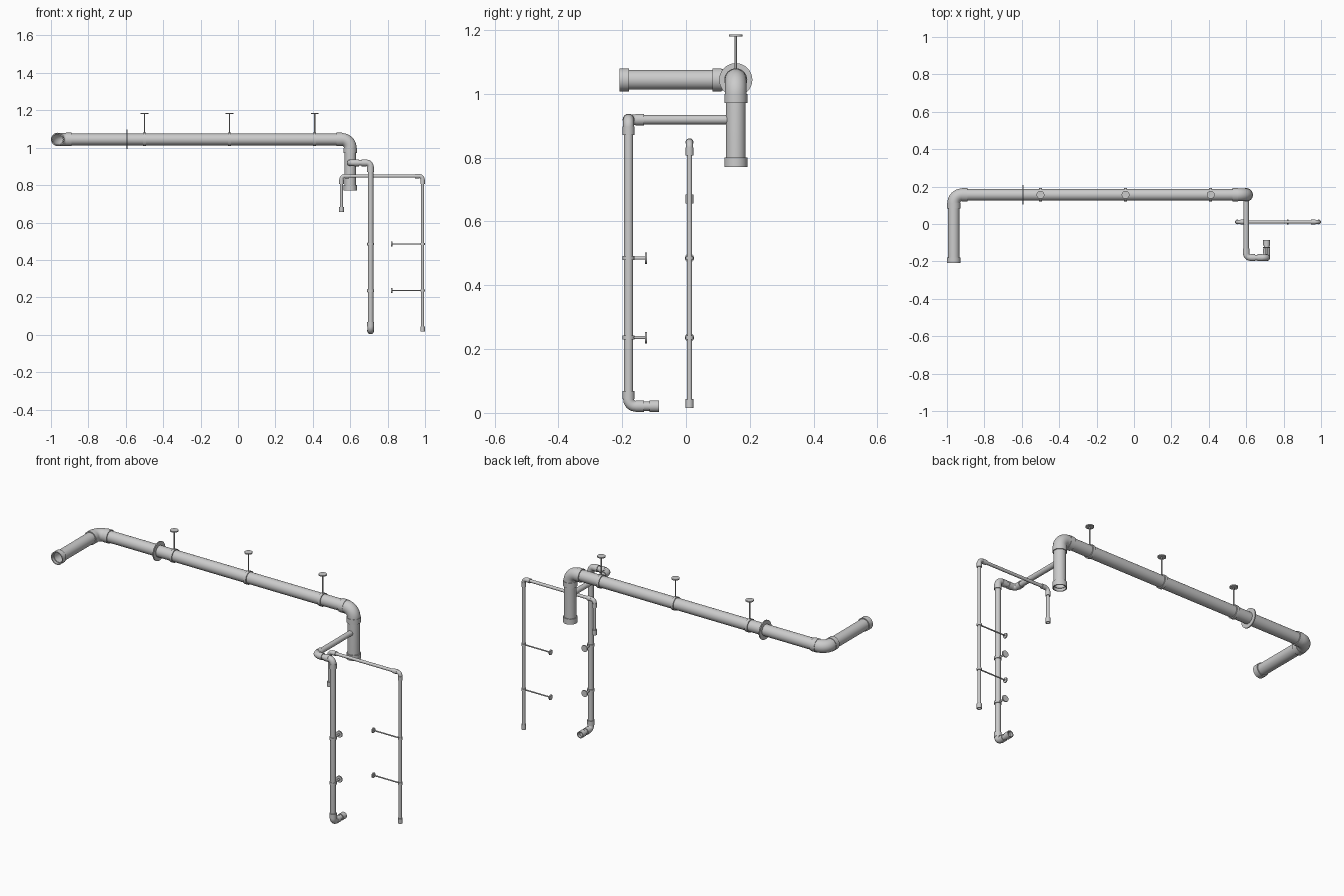
import bpy, bmesh, math
from mathutils import Vector

if "Cube" in bpy.data.objects:
    bpy.data.objects.remove(bpy.data.objects["Cube"])

SEG = 32


def fillet(points, bend):
    """Round the corners of a polyline with arcs of the given radius."""
    pts = [Vector(p) for p in points]
    out = [pts[0]]
    for a, b, c in zip(pts, pts[1:], pts[2:]):
        d1, d2 = (b - a).normalized(), (c - b).normalized()
        centre = b - d1 * bend + d2 * bend
        for i in range(11):
            t = i / 10 * math.pi / 2
            out.append(centre - d2 * bend * math.cos(t) + d1 * bend * math.sin(t))
    out.append(pts[-1])
    return out


def sweep(name, path, outer, inner=0.0):
    """Sweep a round section along a path; hollow when inner > 0."""
    path = [Vector(p) for p in path]
    bm = bmesh.new()
    n = len(path)
    tans = []
    for i in range(n):
        if i == 0:
            t = path[1] - path[0]
        elif i == n - 1:
            t = path[-1] - path[-2]
        else:
            t = (path[i + 1] - path[i]).normalized() + (path[i] - path[i - 1]).normalized()
        tans.append(t.normalized())
    u = tans[0].orthogonal().normalized()
    shells = [[], []]
    for i, p in enumerate(path):
        if i:
            u = tans[i - 1].rotation_difference(tans[i]) @ u
        v = tans[i].cross(u)
        for k, r in enumerate((outer, inner)):
            if r > 0:
                shells[k].append([bm.verts.new(p + r * (u * math.cos(a) + v * math.sin(a)))
                                  for a in (2 * math.pi * j / SEG for j in range(SEG))])

    def bridge(r1, r2):
        for j in range(SEG):
            k = (j + 1) % SEG
            bm.faces.new((r1[j], r1[k], r2[k], r2[j]))

    for shell in shells:
        for r1, r2 in zip(shell, shell[1:]):
            bridge(r1, r2)
    for e in (0, -1):
        if inner > 0:
            bridge(shells[0][e], shells[1][e])
        else:
            bm.faces.new(shells[0][e])
    bmesh.ops.recalc_face_normals(bm, faces=bm.faces)
    me = bpy.data.meshes.new(name)
    bm.to_mesh(me)
    bm.free()
    ob = bpy.data.objects.new(name, me)
    bpy.context.collection.objects.link(ob)
    bpy.ops.object.select_all(action='DESELECT')
    ob.select_set(True)
    bpy.context.view_layer.objects.active = ob
    bpy.ops.object.shade_smooth_by_angle(angle=math.radians(35))
    return ob


def pipe_run(name, points, r, sock, bend, collar, ends, end_len):
    """Hollow pipe with elbow fittings at corners and sockets on listed ends."""
    pts = [Vector(p) for p in points]
    body = list(pts)
    for e in ends:
        nxt = pts[1] if e == 0 else pts[-2]
        d = (nxt - pts[e]).normalized()
        sweep(name + "_end_socket", [pts[e], pts[e] + d * end_len], sock, r * 0.99)
        body[e] = pts[e] + d * end_len * 0.5
    sweep(name + "_pipe", fillet(body, bend), r, r * 0.88)
    for a, b, c in zip(pts, pts[1:], pts[2:]):
        d1, d2 = (a - b).normalized(), (c - b).normalized()
        mid = r + (sock - r) * 0.6
        sweep(name + "_elbow", fillet([b + d1 * (bend + .005), b, b + d2 * (bend + .005)], bend),
              mid, r * 0.99)
        for d in (d1, d2):
            sweep(name + "_elbow_collar", [b + d * bend, b + d * (bend + collar)], sock, r * 0.99)


def bracket(name, centre, axis, out, length, r, ring_r, ring_w, rod_r, plate_r):
    """Clamp ring around a pipe, with a rod and round mounting plate."""
    c, a, o = Vector(centre), Vector(axis), Vector(out)
    sweep(name + "_clamp", [c - a * ring_w / 2, c + a * ring_w / 2], ring_r, r * 0.99)
    sweep(name + "_rod", [c + o * r, c + o * length], rod_r)
    sweep(name + "_plate", [c + o * (length - 0.006), c + o * length], plate_r)


X, Y, Z = (1, 0, 0), (0, 1, 0), (0, 0, 1)

# main overhead drain
MZ, MY = 1.044, 0.156
pipe_run("main", [(-.964, -.209, MZ), (-.964, MY, MZ), (.6, MY, MZ), (.6, MY, .77)],
         .031, .036, .045, .028, (0, -1), .03)
sweep("wall_flange", [(-.597, MY, MZ), (-.591, MY, MZ)], .052, .031)
for x in (-.5, -.045, .41):
    bracket("ceiling_hanger", (x, MY, MZ), X, Z, .142, .031, .036, .016, .0035, .021)

# branch pipe dropping to the floor
pipe_run("branch", [(.6, MY - .025, .919), (.6, -.18, .919), (.709, -.18, .919),
                    (.709, -.18, .021), (.709, -.085, .021)],
         .0145, .0185, .022, .026, (-1,), .03)

# thin supply pipe
pipe_run("supply", [(.553, .011, .657), (.553, .011, .848), (.987, .011, .848), (.987, .011, .016)],
         .0085, .0125, .017, .024, (0, -1), .027)

# wall brackets on both vertical pipes
for z in (.236, .485):
    bracket("branch_bracket", (.709, -.18, z), Z, Y, .058, .0145, .0185, .013, .005, .018)
    bracket("supply_bracket", (.987, .011, z), Z, (-1, 0, 0), .168, .0085, .0125, .012, .0035, .014)
